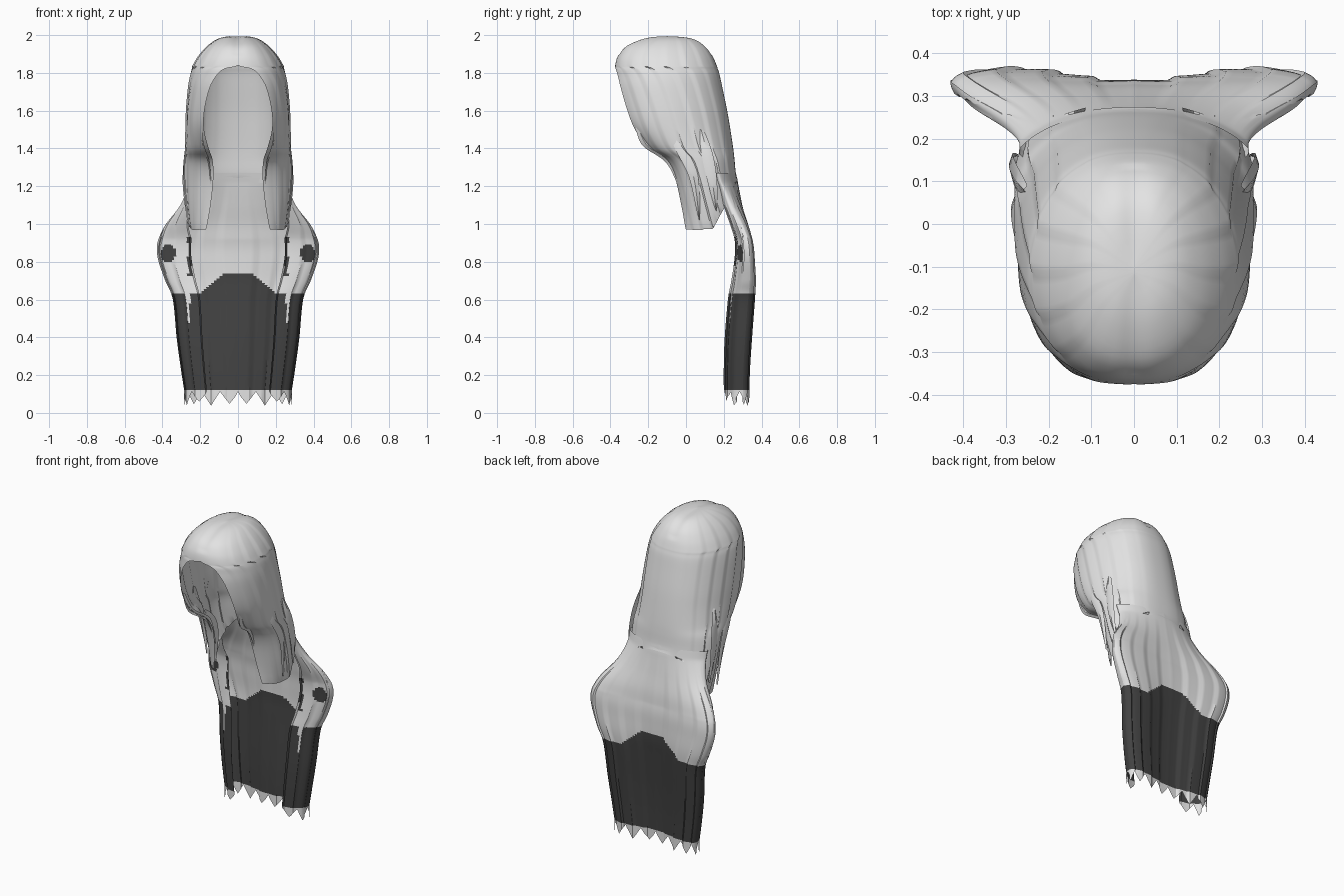
import bpy, math, random
from mathutils import Vector

random.seed(4)
if "Cube" in bpy.data.objects:
    bpy.data.objects.remove(bpy.data.objects["Cube"])


def make_material(name, value):
    m = bpy.data.materials.new(name)
    m.use_nodes = True
    colour = (value, value, value, 1)
    m.diffuse_color = colour
    m.node_tree.nodes["Principled BSDF"].inputs["Base Color"].default_value = colour
    return m


silver = make_material("silver_hair", 0.77)
charcoal = make_material("charcoal_hair", 0.055)


def spline(points, steps):
    """Smooth curve through the points."""
    pts = [Vector(p) for p in points]
    out = []
    for i in range(len(pts) - 1):
        a, b, c, d = pts[max(i - 1, 0)], pts[i], pts[i + 1], pts[min(i + 2, len(pts) - 1)]
        for k in range(steps):
            t = k / steps
            out.append(b + (c - a) * t / 2 + (a * 2 - b * 5 + c * 4 - d) * t * t / 2
                       + (b * 3 - a - c * 3 + d) * t ** 3 / 2)
    return out + [pts[-1]]


def build(name, grid, keep=None, dark=None):
    """Skin a grid of points (right half) and mirror it."""
    n = len(grid[0])
    verts = [p for row in grid for p in row]
    faces = []
    for r in range(len(grid) - 1):
        for c in range(n - 1):
            if keep is None or keep(r, c):
                a = r * n + c
                faces.append((a, a + n, a + n + 1, a + 1))
    mesh = bpy.data.meshes.new(name)
    mesh.from_pydata(verts, [], faces)
    mesh.materials.append(silver)
    mesh.materials.append(charcoal)
    for f in mesh.polygons:
        f.material_index = int(bool(dark and dark(f.center)))
    ob = bpy.data.objects.new(name, mesh)
    bpy.context.collection.objects.link(ob)
    mirror = ob.modifiers.new("mirror", "MIRROR")
    mirror.merge_threshold = 0.0005
    bpy.ops.object.select_all(action="DESELECT")
    ob.select_set(True)
    bpy.context.view_layer.objects.active = ob
    bpy.ops.object.shade_smooth_by_angle(angle=math.radians(35))


def saw(i, period):
    return (i % period) / period


# Hood: height, front edge, back, half width, half opening
hood_rows = [
    (2.0, -.12, -.1, 0, 0), (1.985, -.22, .03, .095, 0), (1.945, -.315, .1, .16, 0),
    (1.89, -.36, .14, .21, 0), (1.84, -.375, .162, .24, 0), (1.822, -.372, .168, .246, .07),
    (1.79, -.362, .178, .255, .11), (1.72, -.345, .193, .266, .15), (1.6, -.31, .218, .276, .178),
    (1.5, -.27, .235, .279, .18), (1.4, -.2, .25, .281, .155), (1.34, -.11, .257, .282, .135),
    (1.25, -.06, .267, .282, .13), (1.1, -.025, .3, .275, .145), (.96, 0, .33, .255, .17)]
COLS, STRAND, ROUND = 48, 6, .82
jitter = [random.uniform(0, .02) for _ in range(COLS + 1)]
hood, trimmed = [], []
for z, yf, yb, hw, xf in spline(hood_rows, 4):
    row, below = [], []
    ratio = min(max(xf, 0) / hw, 1) if hw > .01 else 0
    a0 = math.asin(ratio ** (1 / ROUND))
    for c in range(COLS + 1):
        t = a0 + (math.pi - a0) * c / COLS
        ridge = 1 - .03 * saw(c, STRAND)
        x = hw * max(math.sin(t), 0) ** ROUND * ridge if c < COLS else 0
        y = yb + (yf - yb) * (math.cos(t) + 1) / (math.cos(a0) + 1)
        part = .008 * math.exp(-(x / .03) ** 2) if z > 1.9 else 0
        low = .965 + max(0, y - .14) * 1.9 + jitter[c // STRAND]
        row.append((x, y, max(z - part, low)))
        below.append(z < low)
    hood.append(row)
    trimmed.append(below)
build("hood_hair", hood, lambda r, c: not (trimmed[r][c] and trimmed[r][c + 1]))

# Back curtain: height, back, front hook, half width
back_rows = [
    (1.27, .264, .165, .268), (1.2, .28, .185, .27), (1.1, .308, .205, .31),
    (1.0, .337, .235, .385), (.93, .35, .255, .418), (.87, .36, .26, .43),
    (.8, .365, .255, .42), (.7, .37, .24, .385), (.6, .365, .222, .345),
    (.4, .35, .205, .325), (.25, .34, .2, .305), (.12, .335, .2, .285)]
round_half = [(0, 0), (.25, .04), (.5, .16), (.7, .34), (.85, .55), (.95, .75), (1, .9), (1, 1), (.97, 1.1)]
hook_half = [(0, .25), (.25, .18), (.5, .06), (.75, 0), (.93, .06), (1, .25), (.95, .6), (.8, .85), (.58, 1)]
round_pts, hook_pts = spline(round_half, 6), spline(hook_half, 6)


def curtain_row(z, yb, ye, hw):
    w = min(max((1.22 - z) / .3, 0), 1)
    row = []
    for i, (a, b) in enumerate(zip(round_pts, hook_pts)):
        p = a.lerp(b, w)
        side = 1 if p.y < .5 else -1
        y = yb + (ye - yb) * p.y - .009 * w * saw(i, STRAND) * side
        row.append((hw * p.x, y, z))
    return row


def is_dark(p):
    x = abs(p.x)
    top = .625 + .11 * min(1, max(0, (.21 - x) / .14))
    spot = ((x - .37) / .037) ** 2 + ((p.z - .845) / .05) ** 2 < 1 and p.y < .325
    streak = p.y < .3 and abs(x - .255) < .01 and .72 < p.z < .93
    wedge = p.y < .28 and abs(x - .265) < .016 * (p.z - .42) / .2
    return .12 < p.z < top and not wedge or spot or streak


curtain = [curtain_row(*r) for r in spline(back_rows, 8)]
# Ragged pale tips
TOOTH = 8
drops = [random.uniform(.03, .06) for _ in range(len(round_pts))]
curtain.append([(x, y, .113 - (.113 - drops[i // TOOTH]) * (1 - abs(i % TOOTH - 4) / 4))
                for i, (x, y, z) in enumerate(curtain[-1])])
build("back_hair", curtain, dark=is_dark)


# Loose tapered locks
def lock(name, path, width):
    pts = spline(path, 5)
    grid = []
    for i, p in enumerate(pts):
        t = i / (len(pts) - 1)
        w = width * (math.sin(math.pi * (.1 + .9 * t)) + .02)
        grid.append([p + Vector((0, -w, 0)), p + Vector((.008, 0, 0)), p + Vector((0, w, 0))])
    build(name, grid)


lock("cheek_lock", [(.195, -.26, 1.54), (.18, -.21, 1.42), (.15, -.08, 1.32), (.14, -.02, 1.15)], .025)
lock("temple_lock", [(.25, -.08, 1.5), (.272, -.03, 1.4), (.28, .04, 1.25), (.262, .07, 1.02)], .03)
lock("ear_lock", [(.25, .08, 1.5), (.275, .11, 1.38), (.285, .14, 1.22), (.27, .16, 1.07)], .03)
lock("inner_lock", [(.19, -.06, 1.36), (.175, -.01, 1.28), (.18, .03, 1.15), (.2, .06, .98)], .04)
